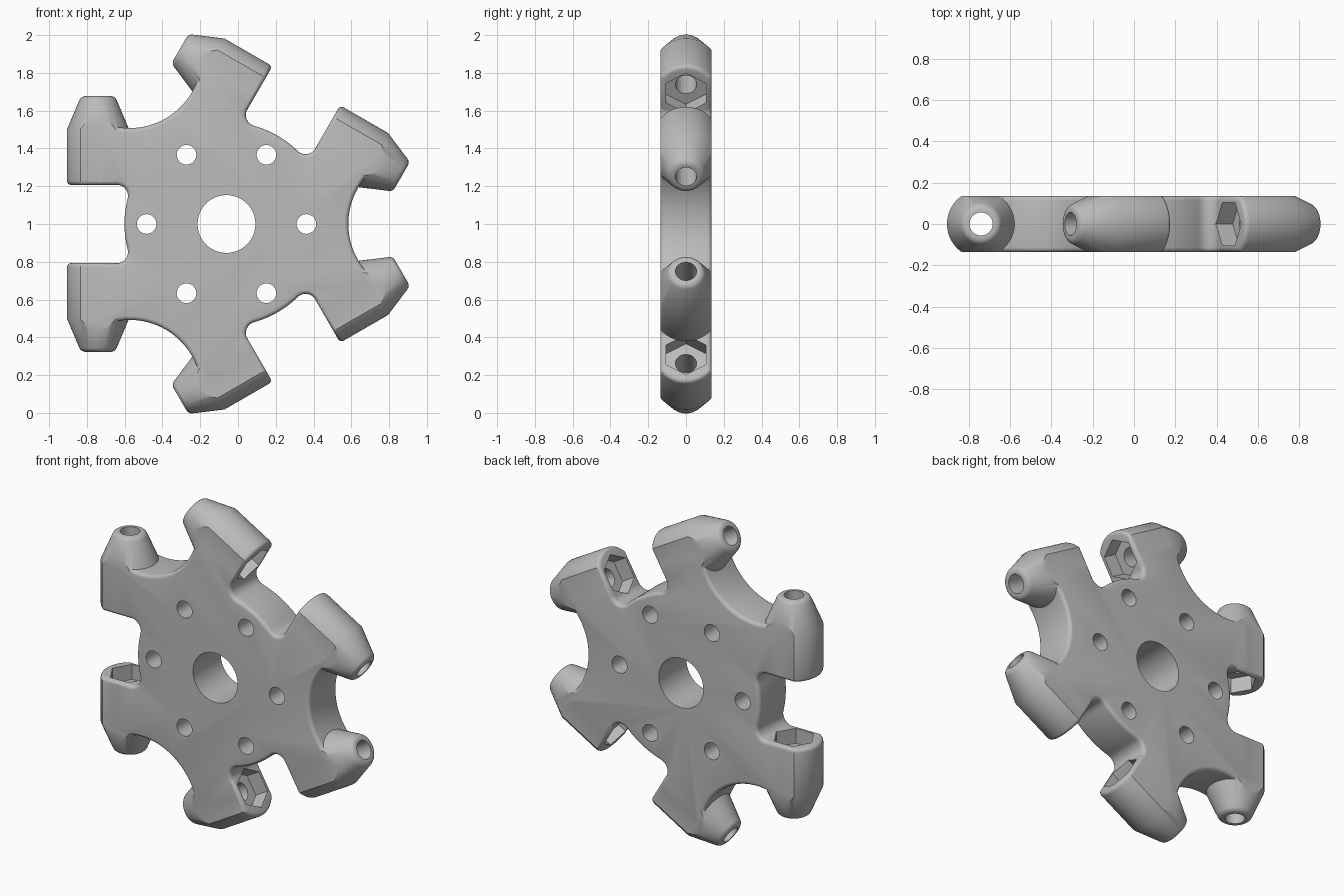
import bpy, bmesh
from math import radians, cos, sin, sqrt, atan2, pi
from mathutils import Vector, Matrix

if "Cube" in bpy.data.objects:
    bpy.data.objects.remove(bpy.data.objects["Cube"])

CENTRE = Vector((-0.061, 0, 1.0))
HALF = 0.136             # half thickness of the plate
HUB_R, SLOT_H = 0.54, 0.208
LUG_X, LUG_R, TIP_R = 0.68, 0.165, 0.09
ROUND = 0.022
SLOTS = [radians(d) for d in (180, 60, -60)]
Y = Vector((0, 1, 0))

grey = bpy.data.materials.new("grey")
grey.use_nodes = True
grey.diffuse_color = (0.5, 0.5, 0.5, 1)
grey.node_tree.nodes["Principled BSDF"].inputs["Base Color"].default_value = (0.5, 0.5, 0.5, 1)


def finish(bm, name):
    bmesh.ops.recalc_face_normals(bm, faces=bm.faces)
    mesh = bpy.data.meshes.new(name)
    bm.to_mesh(mesh)
    bm.free()
    mesh.materials.append(grey)
    obj = bpy.data.objects.new(name, mesh)
    bpy.context.collection.objects.link(obj)
    return obj


def turned(rings, sides):
    """Closed solid of (radius, height) rings about the z axis."""
    bm = bmesh.new()
    loops = [[bm.verts.new((r * cos(2 * pi * i / sides), r * sin(2 * pi * i / sides), h))
              for i in range(sides)] for r, h in rings]
    for a, b in zip(loops, loops[1:]):
        for i in range(sides):
            j = (i + 1) % sides
            bm.faces.new((a[i], a[j], b[j], b[i]))
    bm.faces.new(loops[0][::-1])
    bm.faces.new(loops[-1])
    bmesh.ops.recalc_face_normals(bm, faces=bm.faces)
    return bm


def combine(target, other, operation):
    mod = target.modifiers.new(other.name, 'BOOLEAN')
    mod.operation, mod.object, mod.solver = operation, other, 'EXACT'
    bpy.context.view_layer.objects.active = target
    bpy.ops.object.modifier_apply(modifier=mod.name)
    bpy.data.objects.remove(other)


def arc(cx, cy, r, start, end, n):
    return [Vector((cx + r * cos(start + (end - start) * i / n),
                    cy + r * sin(start + (end - start) * i / n))) for i in range(n + 1)]


def half_sector():
    """Outline from the middle of a slot to the middle of the next scallop."""
    f = 0.06
    fy = SLOT_H - f
    fx = sqrt((HUB_R + f) ** 2 - fy ** 2)
    a = atan2(fy, fx)
    pts = arc(0, 0, HUB_R, 0, a, 8)
    pts += arc(fx, fy, f, a + pi, pi / 2, 8)[1:]
    pts += [Vector((LUG_X, SLOT_H)), Vector((LUG_X, 0.5))]
    dist, r = 1.025, 0.38
    mid = radians(60)
    return pts + arc(dist * cos(mid), dist * sin(mid), r,
                     mid + pi + radians(52), mid + pi, 14)


def plate():
    half = half_sector()
    sector = [Vector((p.x, -p.y)) for p in half[:0:-1]] + half[:-1]
    bm = bmesh.new()
    verts = []
    for a in sorted(SLOTS):
        for p in sector:
            x, z = p.x * cos(a) - p.y * sin(a), p.x * sin(a) + p.y * cos(a)
            verts.append(bm.verts.new(CENTRE + Vector((x, -HALF, z))))
    face = bm.faces.new(verts)
    ext = bmesh.ops.extrude_face_region(bm, geom=[face])["geom"]
    bmesh.ops.translate(bm, vec=Y * HALF * 2,
                        verts=[v for v in ext if isinstance(v, bmesh.types.BMVert)])
    bmesh.ops.recalc_face_normals(bm, faces=bm.faces)
    rims = [e for e in bm.edges if abs(e.verts[0].co.y - e.verts[1].co.y) < 1e-4]
    bmesh.ops.bevel(bm, geom=rims, offset=ROUND, segments=4, profile=0.5,
                    affect='EDGES', clamp_overlap=False)
    return finish(bm, "spider_body")


def lug():
    """Round boss with a conical nose, flattened to the plate thickness."""
    bm = turned([(LUG_R, SLOT_H - 0.001), (LUG_R, 0.5), (TIP_R, 0.677)], 64)
    for s in (-1, 1):
        bmesh.ops.bisect_plane(bm, geom=bm.verts[:] + bm.edges[:] + bm.faces[:],
                               plane_co=Y * s * (HALF - 0.0006), plane_no=Y * s,
                               clear_outer=True)
        bmesh.ops.holes_fill(bm, edges=[e for e in bm.edges if e.is_boundary], sides=0)
    bmesh.ops.recalc_face_normals(bm, faces=bm.faces)
    sharp = [e for e in bm.edges if e.calc_face_angle(0) > radians(50)]
    bmesh.ops.bevel(bm, geom=sharp, offset=ROUND, segments=4, profile=0.5,
                    affect='EDGES', clamp_overlap=False)
    return bm


def placed(bm, name, slot, side):
    """Put a lug-space solid on one side of a slot."""
    radial = Vector((cos(slot), 0, sin(slot)))
    along = side * Vector((-sin(slot), 0, cos(slot)))
    frame = Matrix((radial, Y, along)).transposed().to_4x4()
    frame.translation = CENTRE + radial * LUG_X
    bmesh.ops.transform(bm, matrix=frame, verts=bm.verts)
    return finish(bm, name)


body = plate()
places = [(slot, side) for slot in SLOTS for side in (-1, 1)]

# Lugs, then their bolt holes and hexagonal nut pockets
for slot, side in places:
    combine(body, placed(lug(), "lug", slot, side), 'UNION')
for slot, side in places:
    hole = turned([(0.056, 0.15), (0.056, 0.71)], 32)
    combine(body, placed(hole, "bolt_hole", slot, side), 'DIFFERENCE')
    pocket = turned([(0.121, 0.15), (0.121, 0.3)], 6)
    combine(body, placed(pocket, "nut_pocket", slot, side), 'DIFFERENCE')

# Centre bore and ring of mounting holes
bores = [(0, 0, 0.153)] + [(0.423 * cos(k * pi / 3), 0.423 * sin(k * pi / 3), 0.052)
                           for k in range(6)]
for x, z, r in bores:
    bm = turned([(r, -0.3), (r, 0.3)], 64 if r > 0.1 else 32)
    bmesh.ops.transform(bm, verts=bm.verts,
                        matrix=Matrix.Translation(CENTRE + Vector((x, 0, z)))
                        @ Matrix.Rotation(pi / 2, 4, 'X'))
    combine(body, finish(bm, "bore"), 'DIFFERENCE')

bpy.ops.object.select_all(action='DESELECT')
body.select_set(True)
bpy.context.view_layer.objects.active = body
bpy.ops.object.shade_smooth_by_angle(angle=radians(30))
